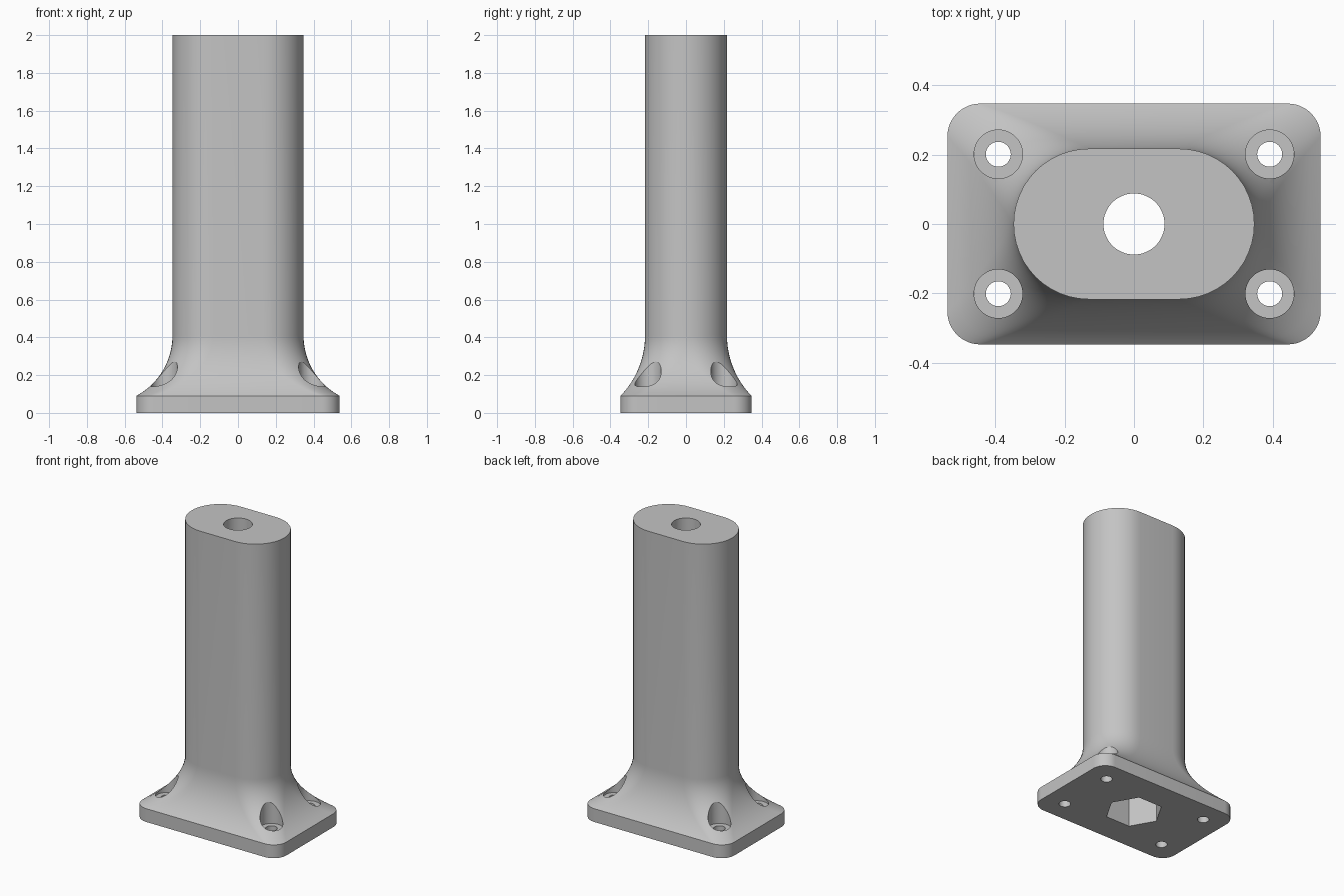
import bpy
import bmesh
from math import pi, cos, sin, sqrt

if "Cube" in bpy.data.objects:
    bpy.data.objects.remove(bpy.data.objects["Cube"])

HEIGHT, PLATE_TOP, FLARE_TOP = 2.0, 0.09, 0.41
PLATE = (0.538, 0.347, 0.095)    # half width, half depth, corner radius
POST = (0.347, 0.217, 0.217)
STEPS = 12                       # segments per rounded corner

grey = bpy.data.materials.new("light grey")
grey.use_nodes = True
colour = (0.55, 0.55, 0.55, 1)
grey.diffuse_color = colour
grey.node_tree.nodes["Principled BSDF"].inputs["Base Color"].default_value = colour


def rounded_rect(half_x, half_y, radius):
    """Outline points, counter-clockwise, one arc per corner."""
    points = []
    for corner, (sx, sy) in enumerate([(1, 1), (-1, 1), (-1, -1), (1, -1)]):
        for i in range(STEPS + 1):
            a = (corner + i / STEPS) * pi / 2
            points.append((sx * (half_x - radius) + radius * cos(a),
                           sy * (half_y - radius) + radius * sin(a)))
    return points


def flare(spread, z):
    """Share of the spread left at height z on a circular fillet."""
    h = FLARE_TOP - PLATE_TOP
    r = (spread ** 2 + h ** 2) / (2 * spread)
    return (r - sqrt(r ** 2 - (FLARE_TOP - z) ** 2)) / spread


def prism(name, sides, radius, x, y, bottom, top, spin=0):
    """Vertical prism used as a cutter."""
    bpy.ops.mesh.primitive_cylinder_add(
        vertices=sides, radius=radius, depth=top - bottom,
        location=(x, y, (top + bottom) / 2), rotation=(0, 0, spin))
    obj = bpy.context.object
    obj.name = name
    obj.hide_render = True
    return obj


# Flanged post: plate, flare and column lofted as one skin
outer, inner = rounded_rect(*PLATE), rounded_rect(*POST)
rings = [[(x, y, z) for x, y in outer] for z in (0, PLATE_TOP)]
for i in range(1, 17):
    z = PLATE_TOP + (FLARE_TOP - PLATE_TOP) * i / 16
    fx, fy = flare(PLATE[0] - POST[0], z), flare(PLATE[1] - POST[1], z)
    rings.append([(px + (bx - px) * fx, py + (by - py) * fy, z)
                  for (bx, by), (px, py) in zip(outer, inner)])
rings.append([(x, y, HEIGHT) for x, y in inner])

bm = bmesh.new()
loops = [[bm.verts.new(p) for p in ring] for ring in rings]
count = len(outer)
for low, high in zip(loops, loops[1:]):
    for i in range(count):
        j = (i + 1) % count
        bm.faces.new((low[i], low[j], high[j], high[i]))
bm.faces.new(loops[0][::-1])
bm.faces.new(loops[-1])
bmesh.ops.remove_doubles(bm, verts=bm.verts, dist=1e-5)
bmesh.ops.recalc_face_normals(bm, faces=bm.faces)
mesh = bpy.data.meshes.new("flanged_post")
bm.to_mesh(mesh)
bm.free()
mesh.materials.append(grey)
post = bpy.data.objects.new("flanged_post", mesh)
bpy.context.collection.objects.link(post)

# Centre bore, hexagonal pocket below, four counterbored screw holes
cutters = [prism("hex_pocket", 6, 0.18, 0, 0, -0.1, 0.3, pi / 6),
           prism("centre_bore", 64, 0.088, 0, 0, 0.2, 2.1)]
for sx in (-1, 1):
    for sy in (-1, 1):
        x, y = sx * 0.391, sy * 0.201
        cutters.append(prism("counterbore", 48, 0.07, x, y, 0.125, 0.6))
        cutters.append(prism("screw_hole", 32, 0.036, x, y, -0.1, 0.3))

bpy.ops.object.select_all(action="DESELECT")
post.select_set(True)
bpy.context.view_layer.objects.active = post
for cutter in cutters:
    cut = post.modifiers.new(cutter.name, "BOOLEAN")
    cut.operation = "DIFFERENCE"
    cut.solver = "EXACT"
    cut.object = cutter
    bpy.ops.object.modifier_apply(modifier=cut.name)
    bpy.data.objects.remove(cutter)

bpy.ops.object.shade_smooth_by_angle(angle=pi / 6)
